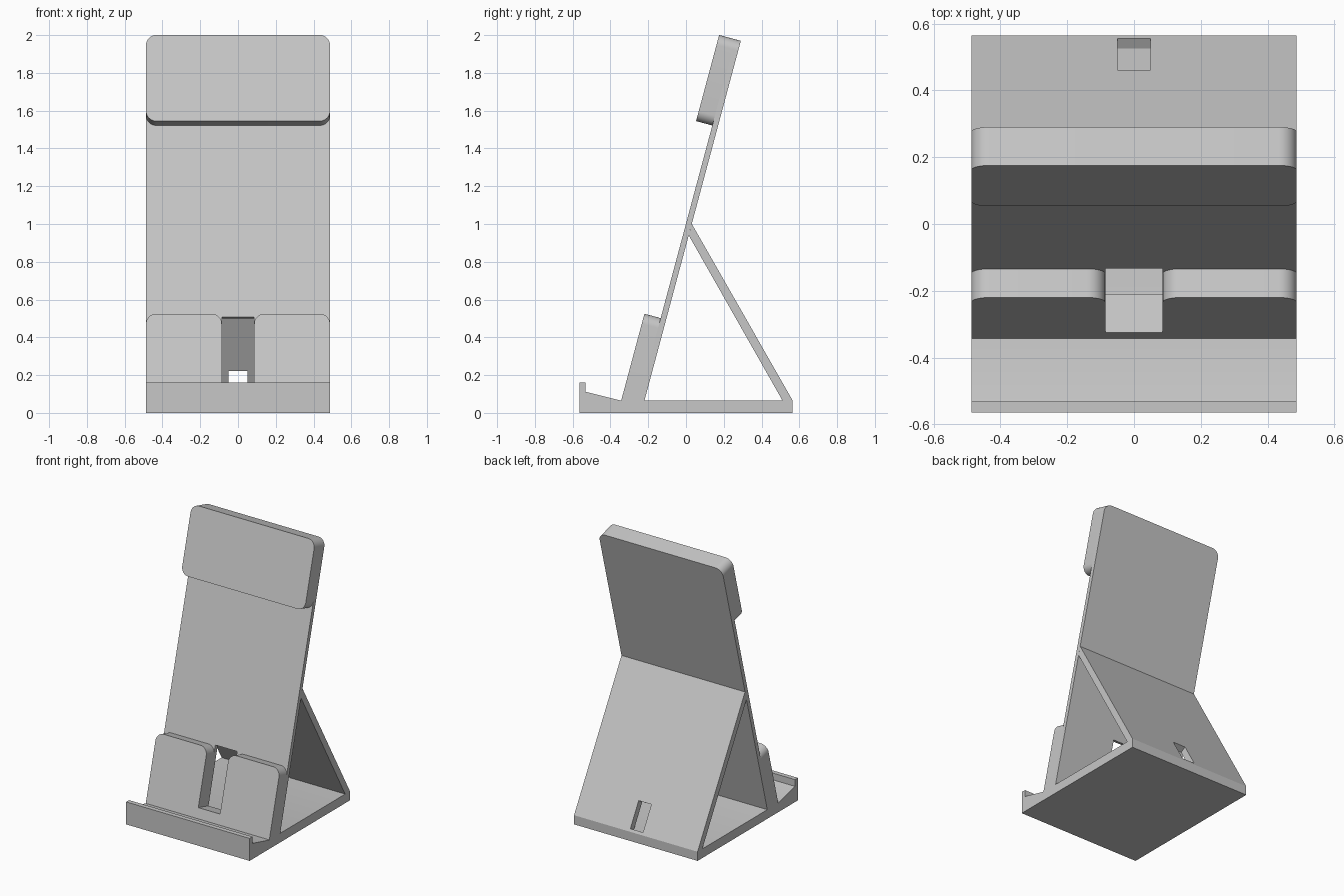
import bpy, bmesh, math
from mathutils import Vector

if "Cube" in bpy.data.objects:
    bpy.data.objects.remove(bpy.data.objects["Cube"])

grey = bpy.data.materials.new("light_grey")
grey.use_nodes = True
colour = (0.57, 0.57, 0.57, 1)
grey.diffuse_color = colour
grey.node_tree.nodes["Principled BSDF"].inputs["Base Color"].default_value = colour

HALF_W = 0.487
TILT = math.radians(15)
X = Vector((1, 0, 0))
UP_PLATE = Vector((0, math.sin(TILT), math.cos(TILT)))     # up along the back plate
OUT_PLATE = Vector((0, -math.cos(TILT), math.sin(TILT)))   # out of its front face
PLATE_FOOT = Vector((0, -0.22, 0.065))
PLATE_T, PAD_T = 0.03, 0.119


def rounded(points, steps=10):
    """Outline from (a, b, radius) right-angled corners."""
    out = []
    for i, (a, b, r) in enumerate(points):
        p = Vector((a, b))
        if r == 0:
            out.append(p)
            continue
        to_prev = (Vector(points[i - 1][:2]) - p).normalized()
        to_next = (Vector(points[(i + 1) % len(points)][:2]) - p).normalized()
        centre = p + (to_prev + to_next) * r
        for k in range(steps + 1):
            t = math.pi / 2 * k / steps
            out.append(centre - to_next * r * math.cos(t) - to_prev * r * math.sin(t))
    return out


def prism(name, outline, origin, u, v, w, start, end):
    """Extrude a flat outline drawn on axes u, v along w."""
    bm = bmesh.new()
    verts = [bm.verts.new(origin + u * p[0] + v * p[1] + w * start) for p in outline]
    face = bm.faces.new(verts)
    ext = bmesh.ops.extrude_face_region(bm, geom=[face])["geom"]
    bmesh.ops.translate(bm, vec=w * (end - start),
                        verts=[g for g in ext if isinstance(g, bmesh.types.BMVert)])
    bmesh.ops.recalc_face_normals(bm, faces=bm.faces)
    mesh = bpy.data.meshes.new(name)
    bm.to_mesh(mesh)
    bm.free()
    mesh.materials.append(grey)
    obj = bpy.data.objects.new(name, mesh)
    bpy.context.collection.objects.link(obj)
    return obj


def side_prism(name, outline, half=HALF_W):
    return prism(name, outline, Vector(), Vector((0, 1, 0)), Vector((0, 0, 1)), X, -half, half)


def plate_prism(name, corners, start, end):
    return prism(name, rounded(corners), PLATE_FOOT, X, UP_PLATE, OUT_PLATE, start, end)


def cut(obj, cutter):
    mod = obj.modifiers.new("opening", 'BOOLEAN')
    mod.operation = 'DIFFERENCE'
    mod.solver = 'EXACT'
    mod.object = cutter
    bpy.context.view_layer.objects.active = obj
    bpy.ops.object.modifier_apply(modifier=mod.name)
    bpy.data.objects.remove(cutter)


# Base with sloped tray and front lip
base = side_prism("base", [(-0.565, 0), (0.565, 0), (0.565, 0.065), (-0.345, 0.065),
                           (-0.532, 0.112), (-0.532, 0.16), (-0.565, 0.16)])

# Rear leg with a cable hole cut square to its surface
leg = side_prism("rear_leg", [(0.031, 1.0), (0.565, 0.065), (0.511, 0.065), (0.0145, 0.94)])
along = Vector((-0.5, 0.866))
inward = Vector((-0.866, -0.5))
low = Vector((0.555, 0.082))
high = low + along * 0.189
cut(leg, side_prism("hole_cutter", [low - inward * 0.05, high - inward * 0.05,
                                    high + inward * 0.1, low + inward * 0.1], 0.05))

# Back plate with rounded top and a cable slot
W, R = HALF_W, 0.055
SLOT, SLOT_LOW, SLOT_TOP, TOP = 0.086, 0.04, 0.45, 1.972
plate = plate_prism("back_plate", [(-W, -0.03, 0), (W, -0.03, 0), (W, TOP, R), (-W, TOP, R)],
                    0, PLATE_T)
cut(plate, plate_prism("slot_cutter", [(-SLOT, SLOT_LOW, 0), (SLOT, SLOT_LOW, 0),
                                       (SLOT, SLOT_TOP, 0), (-SLOT, SLOT_TOP, 0)], -0.1, 0.1))

# Upper cushion block
upper = plate_prism("upper_pad", [(-W, 1.5, R), (W, 1.5, R), (W, TOP, R), (-W, TOP, R)],
                    PLATE_T, PAD_T)

# Lower pads, joined under the slot
PAD_TOP = 0.444
lower = plate_prism("lower_pads", [(-W, -0.04, 0), (W, -0.04, 0), (W, PAD_TOP, R),
                                   (SLOT, PAD_TOP, R), (SLOT, SLOT_LOW, 0),
                                   (-SLOT, SLOT_LOW, 0), (-SLOT, PAD_TOP, R),
                                   (-W, PAD_TOP, R)], PLATE_T, PAD_T)

# Smooth the rounded corners, keep edges sharp
bpy.ops.object.select_all(action='DESELECT')
for obj in (base, leg, plate, upper, lower):
    obj.select_set(True)
bpy.context.view_layer.objects.active = base
bpy.ops.object.shade_smooth_by_angle(angle=math.radians(30))
